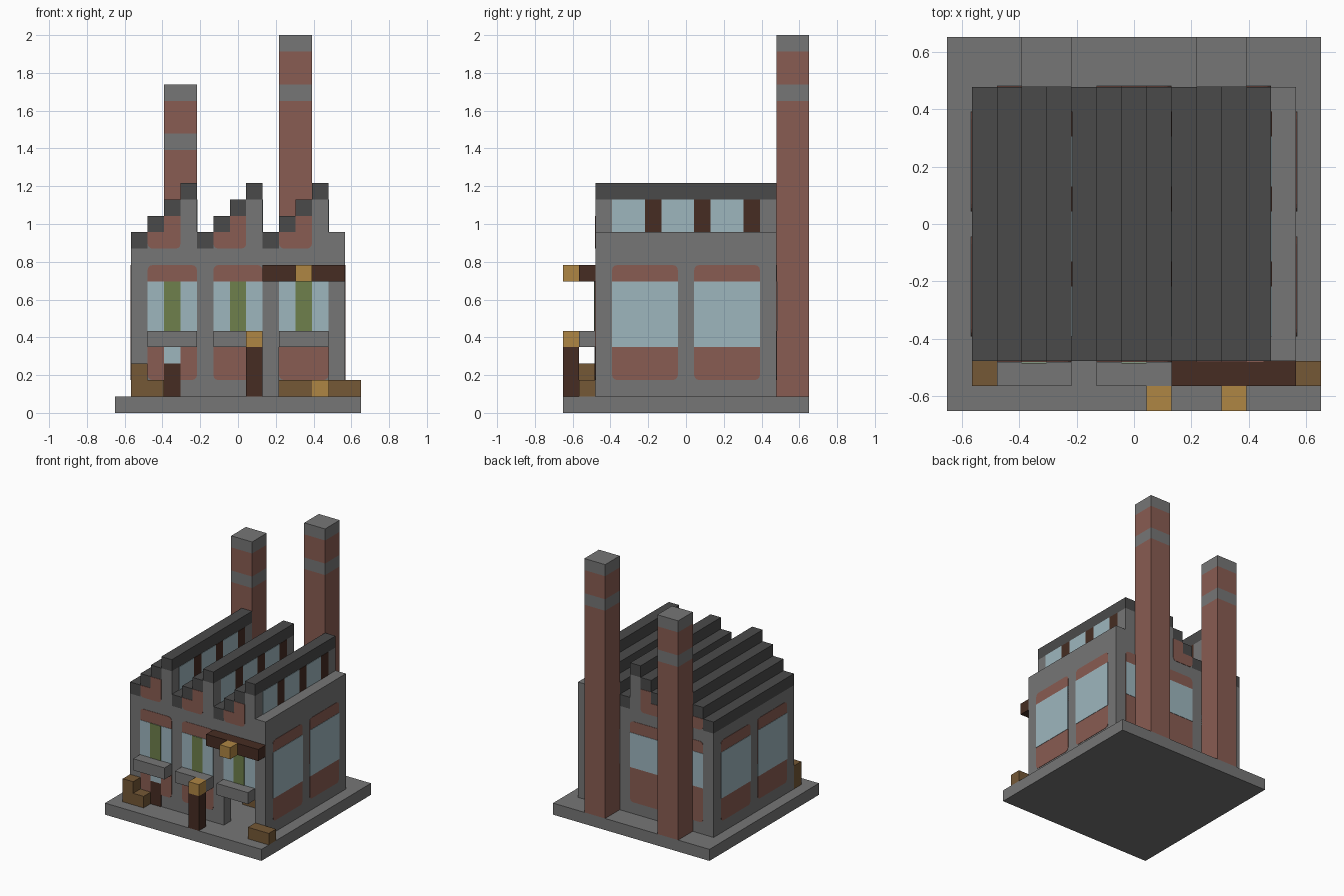
import bpy, bmesh, math

cube = bpy.data.objects.get("Cube")
if cube:
    bpy.data.objects.remove(cube, do_unlink=True)

U = 2 / 23       # size of one building block
C = 7.5          # grid centre in blocks


def material(name, r, g, b):
    """Flat material from 0-255 display values."""
    lin = [((c / 255 + 0.055) / 1.055) ** 2.4 for c in (r, g, b)] + [1]
    m = bpy.data.materials.new(name)
    m.use_nodes = True
    m.diffuse_color = lin
    node = m.node_tree.nodes["Principled BSDF"]
    node.inputs["Base Color"].default_value = lin
    node.inputs["Roughness"].default_value = 0.9
    return m


STONE = material("grey_stone", 118, 118, 118)
BRICK = material("red_brick", 137, 92, 82)
GLASS = material("pale_glass", 158, 182, 190)
ROOF = material("dark_roof", 74, 74, 74)
TIMBER = material("dark_timber", 70, 44, 34)
CRATE = material("brown_crate", 117, 88, 54)
GOLD = material("gold_lamp", 175, 134, 68)
GREEN = material("green_shutter", 110, 128, 76)


def prism(name, outline, axis, start, end, mat):
    """Extrude an outline in grid blocks along 'x' or 'y'; its second coordinate is height."""
    def place(a, z, d):
        x, y = (a, d) if axis == "y" else (d, a)
        return ((x - C) * U, (y - C) * U, z * U)
    bm = bmesh.new()
    near = [bm.verts.new(place(a, z, start)) for a, z in outline]
    far = [bm.verts.new(place(a, z, end)) for a, z in outline]
    bm.faces.new(near)
    bm.faces.new(far)
    n = len(outline)
    for i in range(n):
        k = (i + 1) % n
        bm.faces.new((near[i], near[k], far[k], far[i]))
    bmesh.ops.recalc_face_normals(bm, faces=bm.faces)
    mesh = bpy.data.meshes.new(name)
    bm.to_mesh(mesh)
    bm.free()
    mesh.materials.append(mat)
    obj = bpy.data.objects.new(name, mesh)
    bpy.context.collection.objects.link(obj)
    return obj


def rect(a0, a1, z0, z1, rounded=""):
    """Rectangle outline; rounded may hold 'b' (bottom) and 't' (top) corners."""
    r, pts = 0.3, []
    for i, (a, z, sa, sz, tag) in enumerate(((a0, z0, 1, 1, "b"), (a1, z0, -1, 1, "b"),
                                             (a1, z1, -1, -1, "t"), (a0, z1, 1, -1, "t"))):
        if tag not in rounded:
            pts.append((a, z))
            continue
        for s in range(4):
            t = math.pi + i * math.pi / 2 + s * math.pi / 6
            pts.append((a + r * (sa + math.cos(t)), z + r * (sz + math.sin(t))))
    return pts


def box(name, x0, x1, y0, y1, z0, z1, mat):
    return prism(name, rect(x0, x1, z0, z1), "y", y0, y1, mat)


def plate(name, outline, axis, plane, side, mat, layer=1):
    """Thin painted panel lying on a wall plane, facing side (+1 or -1)."""
    return prism(name, outline, axis, plane, plane + side * 0.03 * layer, mat)


BAYS = (2, 6, 10)      # left edges of the three window bays
TEETH = (1, 5, 9)      # left edges of the three roof teeth

# Base slab
box("base_slab", 0, 15, 0, 15, 0, 1, STONE)

# Gable walls with a stepped sawtooth top; the front one has an open loading bay
top = []
for t in TEETH:
    for s in range(4):
        top += [(t + s, 10 + s), (t + s + 1, 10 + s)]
top += [(13, 11), (14, 11)]
doorway = [(14, 1), (13, 1), (13, 4), (10, 4), (10, 1), (1, 1)]
prism("front_wall", top + doorway, "y", 2, 3, STONE)
prism("back_wall", top + [(14, 1), (1, 1)], "y", 12, 13, STONE)

# Side walls
box("right_wall_inner", 1, 2, 3, 12, 1, 10, STONE).name = "right_wall"
box("left_wall", 13, 14, 3, 12, 1, 11, STONE)

# Sawtooth roof with clerestory walls and their windows
for t in TEETH:
    for s in range(4):
        box("roof_step", t + s, t + s + 1, 2, 13, 10 + s, 11 + s, ROOF)
    box("clerestory_wall", t + 3, t + 4, 3, 12, 10, 13, STONE)
    for y in (3, 6, 9):
        plate("clerestory_glass", rect(y, y + 2, 11, 13), "x", t + 4, 1, GLASS)
        plate("clerestory_mullion", rect(y + 2, y + 3, 11, 13), "x", t + 4, 1, TIMBER)
    # Brick infill under the steps on both gables
    for plane, side in ((2, -1), (13, 1)):
        plate("gable_brick_low", rect(t + 1, t + 3, 10, 11, "b"), "y", plane, side, BRICK)
        plate("gable_brick_high", rect(t + 2, t + 3, 11, 12), "y", plane, side, BRICK)

# Front and back window bays
for x in BAYS:
    for plane, side in ((2, -1), (13, 1)):
        open_bay = side < 0 and x == 10
        outline = rect(x, x + 3, 4 if open_bay else 2, 9, "t" if open_bay else "bt")
        plate("bay_brick", outline, "y", plane, side, BRICK)
        plate("bay_glass", rect(x, x + 3, 5, 8), "y", plane, side, GLASS, 2)
    plate("green_shutter", rect(x + 1, x + 2, 5, 8), "y", 2, -1, GREEN, 3)
    plate("inner_brick", rect(x, x + 3, 2, 9, "bt"), "y", 12, -1, BRICK)
    box("awning", x, x + 3, 1, 2, 4, 5, STONE)

# Side windows, two on each side
for plane, side in ((1, -1), (14, 1)):
    for y in (3, 8):
        plate("side_brick", rect(y, y + 4, 2, 9, "bt"), "x", plane, side, BRICK)
        plate("side_glass", rect(y, y + 4, 4, 8), "x", plane, side, GLASS, 2)

# Front door
plate("door", rect(3, 4, 1, 3), "y", 2, -1, TIMBER, 2)
plate("door_glass", rect(3, 4, 3, 4), "y", 2, -1, GLASS, 2)

# Chimneys with two stone bands each
for name, x, height in (("right_chimney", 3, 20), ("left_chimney", 10, 23)):
    for z0, z1, mat in ((1, height - 4, BRICK), (height - 4, height - 3, STONE),
                        (height - 3, height - 1, BRICK), (height - 1, height, STONE)):
        box(name, x, x + 2, 13, 15, z0, z1, mat)

# Lamp post, and sign beam with its lamp
box("lamp_post", 8, 9, 0, 1, 1, 4, TIMBER)
box("post_lamp", 8, 9, 0, 1, 4, 5, GOLD)
box("sign_beam", 9, 14, 1, 2, 8, 9, TIMBER)
box("beam_lamp", 11, 12, 0, 1, 8, 9, GOLD)

# Crates outside and in the loading bay
box("tall_crate", 1, 2, 1, 2, 1, 3, CRATE)
box("small_crate", 2, 3, 1, 2, 1, 2, CRATE)
box("long_crate", 13, 15, 1, 2, 1, 2, CRATE)
box("inside_crate", 9, 12, 6, 7, 1, 2, CRATE)
box("inside_gold_crate", 12, 13, 6, 7, 1, 2, GOLD)
